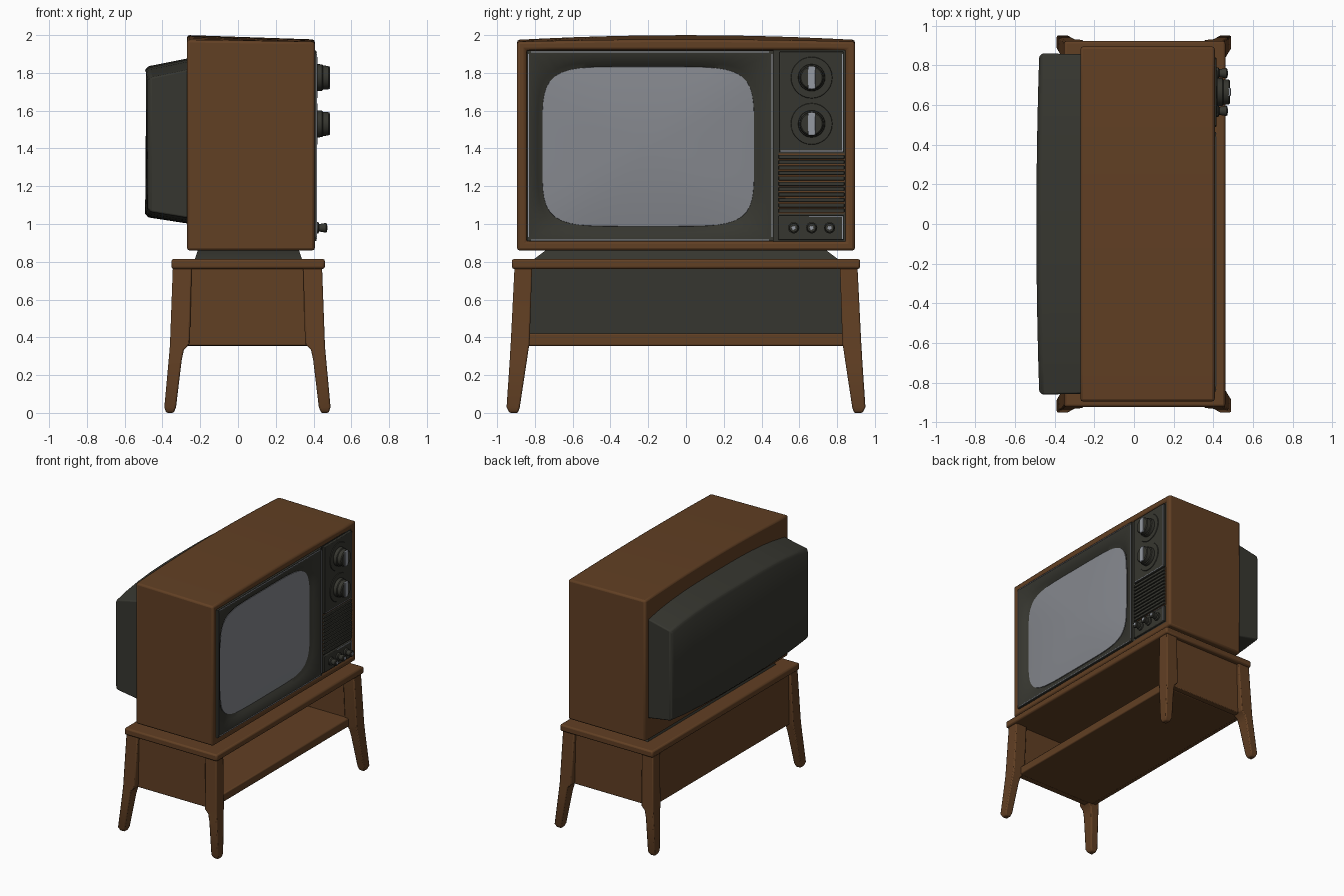
import bpy, bmesh, math

if "Cube" in bpy.data.objects:
    bpy.data.objects.remove(bpy.data.objects["Cube"])


def material(name, rgb):
    m = bpy.data.materials.new(name)
    m.diffuse_color = (*rgb, 1)
    m.use_nodes = True
    m.node_tree.nodes["Principled BSDF"].inputs["Base Color"].default_value = m.diffuse_color
    return m


WOOD = material("brown wood", (0.120, 0.050, 0.017))
DARK = material("dark grey plastic", (0.037, 0.037, 0.029))
GLASS = material("grey glass", (0.235, 0.245, 0.270))
METAL = material("pale metal trim", (0.30, 0.32, 0.36))


def finish(name, bm, mat, bevel=0.0, segs=2):
    bmesh.ops.recalc_face_normals(bm, faces=bm.faces)
    me = bpy.data.meshes.new(name)
    bm.to_mesh(me)
    bm.free()
    me.materials.append(mat)
    ob = bpy.data.objects.new(name, me)
    bpy.context.collection.objects.link(ob)
    if bevel:
        b = ob.modifiers.new("bevel", 'BEVEL')
        b.width, b.segments, b.limit_method = bevel, segs, 'ANGLE'
        b.angle_limit = math.radians(40)
    bpy.ops.object.select_all(action='DESELECT')
    ob.select_set(True)
    bpy.context.view_layer.objects.active = ob
    bpy.ops.object.shade_smooth_by_angle(angle=math.radians(40))
    return ob


def loft(name, rings, mat, bevel=0.0):
    """Skin a list of equally long closed point rings, capped at both ends."""
    bm = bmesh.new()
    vr = [[bm.verts.new(p) for p in r] for r in rings]
    n = len(vr[0])
    for a, b in zip(vr, vr[1:]):
        for i in range(n):
            j = (i + 1) % n
            bm.faces.new((a[i], a[j], b[j], b[i]))
    bm.faces.new(vr[0])
    bm.faces.new(vr[-1])
    return finish(name, bm, mat, bevel)


def box(name, x, y, z, mat, bevel=0.0):
    (x0, x1), (y0, y1), (z0, z1) = x, y, z
    return loft(name, [[(x0, y0, k), (x1, y0, k), (x1, y1, k), (x0, y1, k)] for k in (z0, z1)], mat, bevel)


def knob(name, y, z, profile, mat, n=28):
    """Turned part on an axis along x; profile is (x, radius)."""
    rings = [[(x, y + r * math.cos(2 * math.pi * i / n), z + r * math.sin(2 * math.pi * i / n))
              for i in range(n)] for x, r in profile]
    return loft(name, rings, mat)


def outline(x, hw, z0, ztop, arch):
    """Rectangle in the y-z plane with a gently arched top."""
    pts = [(x, -hw, z0), (x, hw, z0)]
    for i in range(13):
        t = 1 - i / 6
        pts.append((x, hw * t, ztop + arch * (1 - t * t)))
    return pts


# Wooden cabinet with recessed front
loft("cabinet", [outline(-0.27, 0.895, 0.86, 1.975, 0.025),
                 outline(0.407, 0.895, 0.86, 1.965, 0.012),
                 outline(0.407, 0.845, 0.907, 1.92, 0.0),
                 outline(0.37, 0.845, 0.907, 1.92, 0.0)], WOOD, 0.014)


# Rear housing, bowed backwards and slightly arched top and bottom
def housing_ring(shift, hw, zb, zt, bow):
    top, bot = [], []
    for i in range(13):
        t = -1 + i / 6
        f = 1 - abs(t) ** 3
        x = shift - bow * (1 - t * t)
        bot.append((x, hw * t, zb - 0.03 * f))
        top.append((x, hw * t, zt + 0.06 * f))
    return bot + top[::-1]


loft("rear_housing", [housing_ring(-0.25, 0.855, 1.03, 1.82, 0),
                      housing_ring(-0.462, 0.86, 1.065, 1.775, 0.014),
                      housing_ring(-0.478, 0.845, 1.085, 1.755, 0.014)], DARK, 0.008)

# Plinth between cabinet and stand
loft("plinth", [[(-0.23, -0.81, 0.81), (0.34, -0.81, 0.81), (0.34, 0.81, 0.81), (-0.23, 0.81, 0.81)],
                [(-0.21, -0.73, 0.87), (0.32, -0.73, 0.87), (0.32, 0.73, 0.87), (-0.21, 0.73, 0.87)]], DARK)

# Screen surround and bulging screen
N = 96


def rect_ring(x, hy, hz, cy=-0.19, cz=1.414):
    r = []
    for i in range(N):
        c, s = math.cos(2 * math.pi * i / N), math.sin(2 * math.pi * i / N)
        m = max(abs(c), abs(s))
        r.append((x, cy + hy * c / m, cz + hz * s / m))
    return r


def tube_ring(x, hy, hz, e=5.5, cy=-0.2, cz=1.41):
    r = []
    for i in range(N):
        c, s = math.cos(2 * math.pi * i / N), math.sin(2 * math.pi * i / N)
        k = (abs(c) ** e + abs(s) ** e) ** (-1 / e)
        r.append((x, cy + hy * c * k, cz + hz * s * k))
    return r


loft("screen_surround", [rect_ring(0.36, 0.653, 0.505), rect_ring(0.413, 0.653, 0.505),
                         rect_ring(0.413, 0.632, 0.485), tube_ring(0.392, 0.585, 0.445),
                         tube_ring(0.370, 0.558, 0.42)], DARK)
loft("screen", [tube_ring(0.366, 0.562, 0.424)] +
     [tube_ring(0.376 + 0.03 * (1 - k * k), 0.56 * k, 0.422 * k, 2.5 + 3 * k)
      for k in (1, 0.9, 0.75, 0.6, 0.4, 0.2, 0.05)], GLASS)

# Control panel, grille and lower switch panel
box("panel_backing", (0.36, 0.398), (0.463, 0.845), (0.907, 1.92), DARK)
box("control_panel", (0.39, 0.415), (0.495, 0.835), (1.38, 1.912), DARK, 0.004)
box("switch_panel", (0.39, 0.413), (0.49, 0.835), (0.915, 1.045), DARK, 0.004)
box("grille_backing", (0.39, 0.402), (0.49, 0.84), (1.055, 1.372), WOOD)
for i in range(11):
    z = 1.06 + i * 0.0285
    box("grille_slat", (0.39, 0.415), (0.49, 0.838), (z, z + 0.021), DARK, 0.003)

# Thin pale trim lines
for y, z in [((0.452, 0.459), (0.93, 1.9)), ((-0.836, -0.831), (0.93, 1.9)),
             ((-0.82, 0.44), (1.909, 1.914)), ((-0.82, 0.44), (0.913, 0.918)),
             ((0.5, 0.83), (1.382, 1.388)), ((0.826, 0.831), (1.39, 1.9)),
             ((0.65, 0.83), (1.037, 1.042)), ((0.826, 0.831), (0.92, 1.04))]:
    box("trim_line", (0.411, 0.417), y, z, METAL)

# Two large dials with pale grips
for z in (1.775, 1.53):
    knob("dial_plate", 0.665, z, [(0.41, 0.112), (0.42, 0.108)], DARK)
    knob("dial", 0.665, z, [(0.415, 0.072), (0.445, 0.07), (0.45, 0.064), (0.478, 0.062), (0.484, 0.056)], DARK)
    box("dial_grip", (0.47, 0.488), (0.645, 0.685), (z - 0.06, z + 0.06), METAL, 0.004)

# Three small knobs
for y in (0.57, 0.665, 0.76):
    knob("small_knob", y, 0.98, [(0.41, 0.03), (0.425, 0.03), (0.43, 0.02), (0.465, 0.026), (0.47, 0.022)], DARK, 18)
    knob("small_knob_cap", y, 0.98, [(0.468, 0.012), (0.473, 0.011)], METAL, 14)

# Stand: top, shelf, back and side panels
box("stand_top", (-0.352, 0.46), (-0.922, 0.922), (0.762, 0.815), WOOD, 0.012)
box("stand_shelf", (-0.30, 0.39), (-0.84, 0.84), (0.355, 0.42), WOOD, 0.008)
box("stand_back", (-0.325, -0.295), (-0.84, 0.84), (0.358, 0.77), WOOD)
box("stand_back_lining", (-0.297, -0.288), (-0.83, 0.83), (0.42, 0.762), DARK)
for s in (-1, 1):
    y0, y1 = sorted((s * 0.835, s * 0.885))
    box("stand_side", (-0.29, 0.38), (y0, y1), (0.357, 0.77), WOOD, 0.006)

# Splayed tapering legs, mirrored about the stand centre
CX = 0.05
LEG = [(0.0, 0.39, 0.43, 0.89, 0.935), (0.03, 0.378, 0.44, 0.88, 0.95), (0.28, 0.348, 0.417, 0.842, 0.933),
       (0.335, 0.336, 0.412, 0.834, 0.93), (0.365, 0.305, 0.41, 0.828, 0.928), (0.77, 0.295, 0.395, 0.815, 0.908)]
for sx in (-1, 1):
    for sy in (-1, 1):
        loft("leg", [[(CX + sx * x0, sy * y0, z), (CX + sx * x1, sy * y0, z),
                      (CX + sx * x1, sy * y1, z), (CX + sx * x0, sy * y1, z)]
                     for z, x0, x1, y0, y1 in LEG], WOOD, 0.008)
